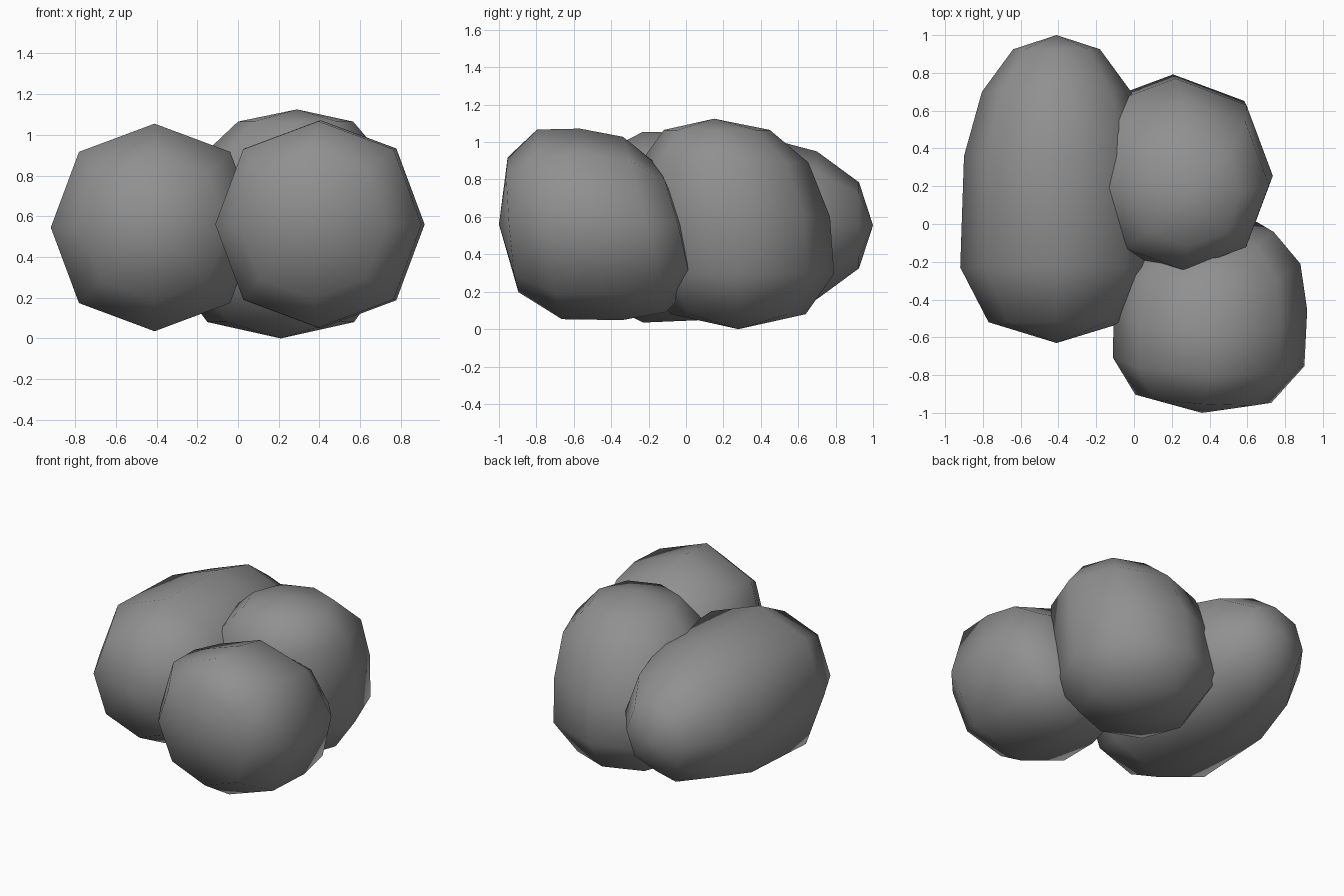
import bpy, bmesh
from math import cos, sin, pi

if "Cube" in bpy.data.objects:
    bpy.data.objects.remove(bpy.data.objects["Cube"])

SIDES = 8

# Dark grey surface
grey = bpy.data.materials.new("dark_grey")
grey.diffuse_color = (0.28, 0.28, 0.28, 1)
grey.use_nodes = True
grey.node_tree.nodes["Principled BSDF"].inputs["Base Color"].default_value = grey.diffuse_color


def blob(name, axis, start, rings, end):
    """Loft octagonal rings between two poles.
    Ring: (cx, cy, cz, radius, slope_u, slope_v); slopes lean the ring along its axis."""
    bm = bmesh.new()
    first, last = bm.verts.new(start), bm.verts.new(end)
    loops = []
    for cx, cy, cz, radius, su, sv in rings:
        loop = []
        for i in range(SIDES):
            r = radius * (1.03 if i % 2 else 1.0)  # slightly fuller diagonals
            u, v = r * cos(2 * pi * i / SIDES), r * sin(2 * pi * i / SIDES)
            lean = su * u + sv * v
            offset = (u, lean, v) if axis == 'Y' else (u, v, lean)
            loop.append(bm.verts.new((cx + offset[0], cy + offset[1], cz + offset[2])))
        loops.append(loop)
    for i in range(SIDES):
        j = (i + 1) % SIDES
        bm.faces.new((first, loops[0][i], loops[0][j]))
        bm.faces.new((last, loops[-1][j], loops[-1][i]))
        for a, b in zip(loops, loops[1:]):
            bm.faces.new((a[i], b[i], b[j], a[j]))
    bmesh.ops.recalc_face_normals(bm, faces=bm.faces)
    for f in bm.faces:
        f.smooth = True
    mesh = bpy.data.meshes.new(name)
    bm.to_mesh(mesh)
    bm.free()
    mesh.materials.append(grey)
    obj = bpy.data.objects.new(name, mesh)
    bpy.context.collection.objects.link(obj)
    return obj


# Long left lobe, running front to back
blob("left_lobe", 'Y', (-0.41, -0.63, 0.545), [
    (-0.41, -0.52, 0.545, 0.36, 0, 0),
    (-0.41, -0.23, 0.545, 0.51, 0, 0),
    (-0.41, 0.36, 0.55, 0.49, 0, 0),
    (-0.41, 0.70, 0.555, 0.395, 0, 0),
    (-0.41, 0.925, 0.555, 0.23, 0, 0),
], (-0.41, 1.0, 0.555))

# Front right lobe, leaning back towards its base
blob("front_lobe", 'Y', (0.36, -1.0, 0.56), [
    (0.367, -0.925, 0.558, 0.36, -0.06, -0.08),
    (0.395, -0.73, 0.56, 0.507, -0.045, -0.13),
    (0.405, -0.455, 0.56, 0.512, 0.0, -0.22),
    (0.413, -0.22, 0.56, 0.468, 0.02, -0.25),
    (0.415, -0.075, 0.56, 0.325, 0.10, -0.26),
], (0.42, -0.015, 0.56))

# Upright back right lobe, wider at the base
blob("back_lobe", 'Z', (0.21, 0.28, 0.0), [
    (0.21, 0.28, 0.08, 0.36, 0, 0),
    (0.207, 0.275, 0.295, 0.517, 0, 0),
    (0.22, 0.255, 0.60, 0.515, 0, 0),
    (0.265, 0.205, 0.89, 0.45, 0, 0),
    (0.283, 0.165, 1.065, 0.283, 0, 0),
], (0.29, 0.15, 1.125))
